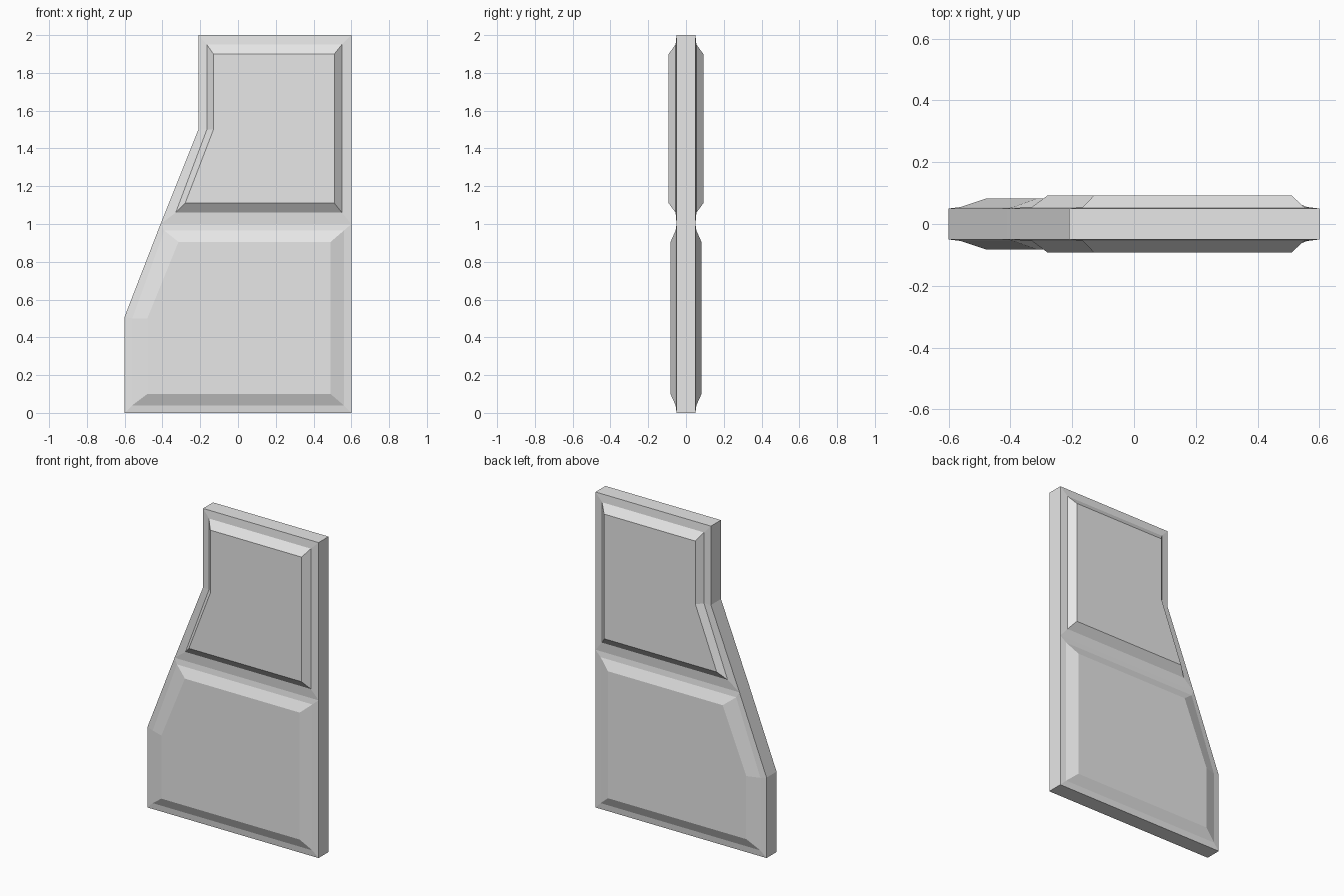
import bpy
import bmesh

default_cube = bpy.data.objects.get("Cube")
if default_cube:
    bpy.data.objects.remove(default_cube, do_unlink=True)

# One plain grey for the whole door
grey = bpy.data.materials.new("plain grey")
grey.use_nodes = True
grey.diffuse_color = (0.8, 0.8, 0.8, 1)
grey.node_tree.nodes["Principled BSDF"].inputs["Base Color"].default_value = (0.8, 0.8, 0.8, 1)

HALF_THICK = 0.05   # half the slab thickness
LIP = 0.055         # depth where the frame meets the raised field
SEAM = 1.0          # height where both sections join


def door_section(name, outline, frame, field, field_depth):
    """Half a section from stacked (x, z) rings, mirrored front to back."""
    bm = bmesh.new()
    rings = [
        [bm.verts.new((x, -depth, z)) for x, z in points]
        for points, depth in (
            (outline, 0),
            (outline, HALF_THICK),
            (frame, LIP),
            (field, field_depth),
        )
    ]
    count = len(outline)
    for level, (lower, upper) in enumerate(zip(rings, rings[1:])):
        for i in range(count):
            j = (i + 1) % count
            # No hidden wall along the seam between the sections
            at_seam = outline[i][1] == SEAM and outline[j][1] == SEAM
            if level == 0 and at_seam:
                continue
            bm.faces.new((lower[i], lower[j], upper[j], upper[i]))
    bm.faces.new(rings[-1])
    bmesh.ops.recalc_face_normals(bm, faces=bm.faces)
    # Make sure the raised field looks towards the front
    bm.faces.ensure_lookup_table()
    bm.normal_update()
    if bm.faces[-1].normal.y > 0:
        bmesh.ops.reverse_faces(bm, faces=bm.faces)

    mesh = bpy.data.meshes.new(name)
    bm.to_mesh(mesh)
    bm.free()
    mesh.materials.append(grey)
    section = bpy.data.objects.new(name, mesh)
    bpy.context.collection.objects.link(section)
    mirror = section.modifiers.new("back half", "MIRROR")
    mirror.use_axis = (False, True, False)
    mirror.use_clip = True
    return section


# Narrow upper section with a steep raised field
door_section(
    "upper_panel",
    outline=[(-0.41, SEAM), (0.6, SEAM), (0.6, 2), (-0.21, 2), (-0.21, 1.5)],
    frame=[(-0.33, 1.06), (0.55, 1.06), (0.55, 1.95), (-0.165, 1.95), (-0.165, 1.5)],
    field=[(-0.28, 1.11), (0.51, 1.11), (0.51, 1.9), (-0.13, 1.9), (-0.13, 1.5)],
    field_depth=0.092,
)

# Wide lower section with a softer raised field
door_section(
    "lower_panel",
    outline=[(-0.6, 0), (0.6, 0), (0.6, SEAM), (-0.41, SEAM), (-0.6, 0.51)],
    frame=[(-0.56, 0.04), (0.56, 0.04), (0.56, 0.965), (-0.39, 0.965), (-0.56, 0.5)],
    field=[(-0.48, 0.1), (0.49, 0.1), (0.49, 0.905), (-0.315, 0.905), (-0.48, 0.5)],
    field_depth=0.082,
)
